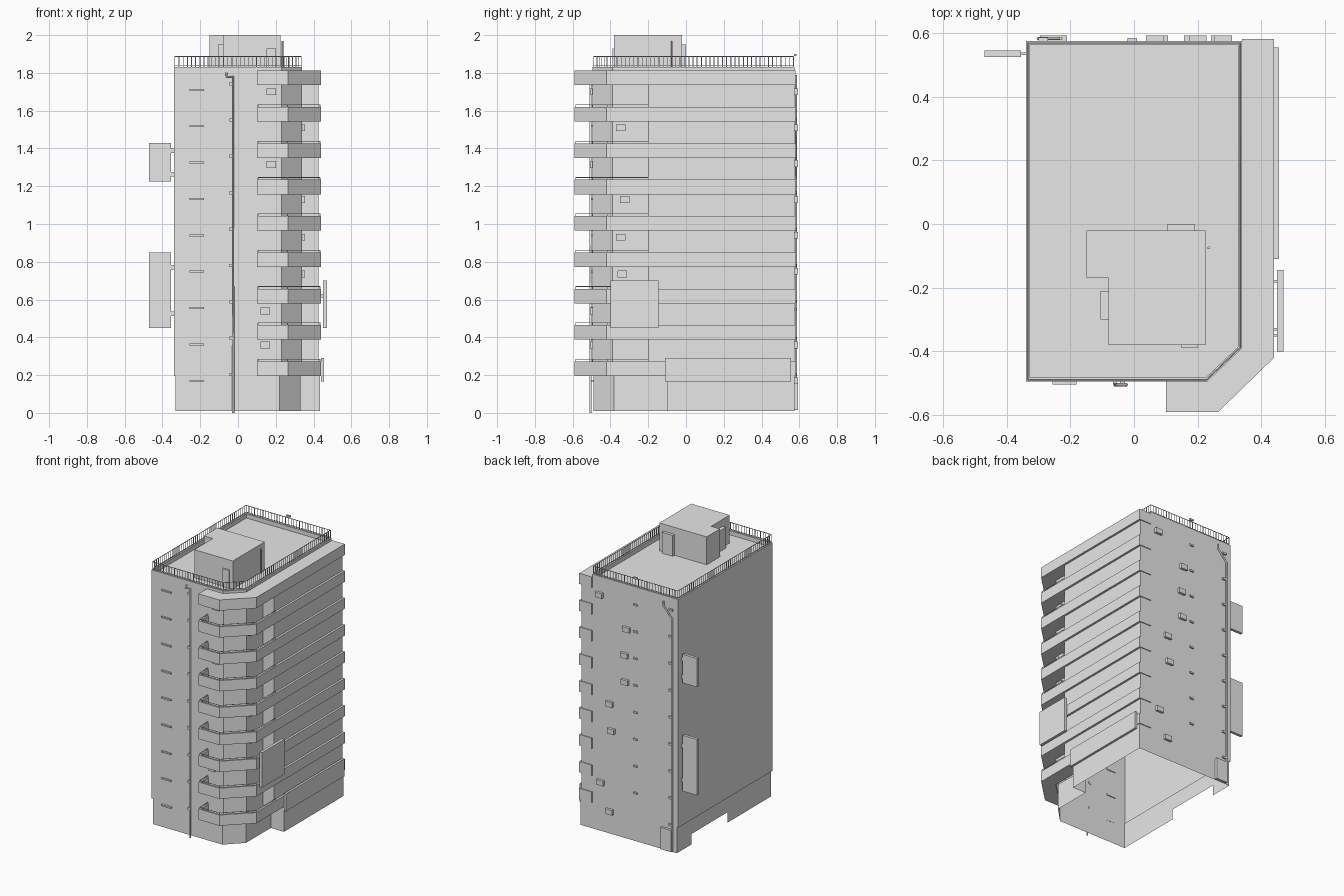
import bpy, bmesh
from mathutils import Vector

if "Cube" in bpy.data.objects:
    bpy.data.objects.remove(bpy.data.objects["Cube"])

grey = bpy.data.materials.new("plain_grey")
grey.use_nodes = True
COLOUR = (0.8, 0.8, 0.8, 1)
grey.diffuse_color = COLOUR
grey.node_tree.nodes["Principled BSDF"].inputs["Base Color"].default_value = COLOUR


def finish(name, bm, recalc=True):
    if recalc:
        bmesh.ops.recalc_face_normals(bm, faces=bm.faces)
    mesh = bpy.data.meshes.new(name)
    bm.to_mesh(mesh)
    bm.free()
    mesh.materials.append(grey)
    obj = bpy.data.objects.new(name, mesh)
    bpy.context.collection.objects.link(obj)
    return obj


def ring(bm, path, z):
    return [bm.verts.new((x, y, z)) for x, y in path]


def strip(bm, low, high, closed=True):
    n = len(low)
    for i in range(n if closed else n - 1):
        j = (i + 1) % n
        bm.faces.new((low[i], low[j], high[j], high[i]))


def prism(bm, path, z0, z1):
    low, high = ring(bm, path, z0), ring(bm, path, z1)
    strip(bm, low, high)
    bm.faces.new(low[::-1])
    bm.faces.new(high)


def box(bm, x0, x1, y0, y1, z0, z1):
    prism(bm, [(x0, y0), (x1, y0), (x1, y1), (x0, y1)], z0, z1)


def block(bm, x, y, z, sx, sy, sz):
    box(bm, x - sx / 2, x + sx / 2, y - sy / 2, y + sy / 2, z - sz / 2, z + sz / 2)


def tube(name, points, radius):
    curve = bpy.data.curves.new(name, "CURVE")
    curve.dimensions = "3D"
    curve.bevel_depth = radius
    curve.bevel_resolution = 1
    curve.use_fill_caps = True
    spline = curve.splines.new("POLY")
    spline.points.add(len(points) - 1)
    for p, co in zip(spline.points, points):
        p.co = (*co, 1)
    curve.materials.append(grey)
    obj = bpy.data.objects.new(name, curve)
    bpy.context.collection.objects.link(obj)


STOREY, FIRST, BAND = 0.1925, 0.195, 0.077
FLOORS = [FIRST + STOREY * i for i in range(9)]
TOP, ROOF = 1.83, 1.80
BACK, FRONT = 0.575, -0.495

# Tower shell, open below, with a shallow roof parapet
outer = [(-0.34, FRONT), (0.23, FRONT), (0.34, -0.39), (0.34, BACK), (-0.34, BACK)]
inner = [(-0.328, -0.483), (0.225, -0.483), (0.328, -0.385), (0.328, 0.563), (-0.328, 0.563)]
bm = bmesh.new()
rings = [ring(bm, outer, FIRST), ring(bm, outer, TOP), ring(bm, inner, TOP), ring(bm, inner, ROOF)]
for low, high in zip(rings, rings[1:]):
    strip(bm, low, high)
bm.faces.new(rings[-1])
finish("tower", bm, False)

# Ground storey walls with a gap on the left side
bm = bmesh.new()
path = [(-0.33, 0.0), (-0.33, -0.49), (0.22, -0.49), (0.33, -0.38), (0.33, -0.1),
        (0.435, -0.1), (0.435, BACK), (-0.33, BACK), (-0.33, 0.41)]
strip(bm, ring(bm, path, 0.01), ring(bm, path, FIRST), False)
lintel = [path[-1], path[0]]
strip(bm, ring(bm, lintel, 0.085), ring(bm, lintel, FIRST), False)
finish("ground_storey", bm, False)

# Side wing behind the bands
bm = bmesh.new()
box(bm, 0.34, 0.425, -0.2, BACK, FIRST, FLOORS[-1])
finish("side_wing", bm)

# Wraparound balconies and side bands on each floor
edge = [(0.10, FRONT), (0.10, -0.59), (0.265, -0.59), (0.44, -0.42), (0.44, -0.2)]
inside = [(0.112, FRONT), (0.112, -0.578), (0.26, -0.578), (0.428, -0.415), (0.428, -0.2)]
slab = edge + [(0.34, -0.2), (0.34, -0.39), (0.23, FRONT)]
bands, balconies = bmesh.new(), bmesh.new()
for z in FLOORS:
    box(bands, 0.34, 0.44, -0.2, 0.581, z, z + BAND)
    if z == FLOORS[-1]:
        prism(balconies, slab, z, z + BAND)
        continue
    prism(balconies, slab, z, z + 0.015)
    prism(balconies, edge + inside[::-1], z, z + BAND)
    rail = [((a[0] + b[0]) / 2, (a[1] + b[1]) / 2, z + BAND + 0.012) for a, b in zip(edge, inside)]
    tube("balcony_handrail", rail, 0.002)
    for x, y, h in rail:
        block(balconies, x, y, h - 0.007, 0.004, 0.004, 0.014)
finish("side_bands", bands)
finish("balconies", balconies)

# Roof railing: two rails and close-set posts
bm = bmesh.new()
loop = [((a[0] + b[0]) / 2, (a[1] + b[1]) / 2) for a, b in zip(outer, inner)]
for a, b in zip(loop, loop[1:] + loop[:1]):
    start, end = Vector(a), Vector(b)
    count = max(2, round((end - start).length / 0.022))
    for i in range(count):
        p = start.lerp(end, i / count)
        block(bm, p.x, p.y, TOP + 0.029, 0.003, 0.003, 0.058)
finish("roof_railing_posts", bm)
for z in (TOP + 0.008, TOP + 0.057):
    tube("roof_railing_bar", [(x, y, z) for x, y in loop + loop[:1]], 0.0025)

# Rooftop stair house with doors and a vent
bm = bmesh.new()
prism(bm, [(-0.15, -0.02), (-0.15, -0.17), (-0.08, -0.17), (-0.08, -0.38),
           (0.225, -0.38), (0.225, -0.02)], ROOF, 2.0)
finish("stair_house", bm)
bm = bmesh.new()
box(bm, -0.105, -0.08, -0.30, -0.21, ROOF, 1.95)
box(bm, 0.105, 0.19, -0.02, 0.0, ROOF, 1.95)
box(bm, 0.15, 0.20, -0.39, -0.38, ROOF, 1.93)
finish("stair_house_doors", bm)
tube("roof_vent", [(0.235, -0.075, ROOF), (0.235, -0.075, 1.97)], 0.005)

# Hanging boards on both sides with brackets
bm = bmesh.new()
for z0, z1 in ((1.225, 1.43), (0.45, 0.85)):
    box(bm, -0.47, -0.355, 0.525, 0.545, z0, z1)
    for z in (z0 + (z1 - z0) * 0.19, z0 + (z1 - z0) * 0.8):
        block(bm, -0.347, 0.535, z, 0.02, 0.008, 0.024)
finish("left_boards", bm)
bm = bmesh.new()
box(bm, 0.45, 0.47, -0.40, -0.145, 0.45, 0.70)
for y in (-0.35, -0.33, -0.18):
    block(bm, 0.445, y, 0.62, 0.014, 0.008, 0.02)
box(bm, 0.44, 0.456, -0.11, 0.555, 0.165, 0.29)
finish("right_boards", bm)

# Narrow slit vents, one per floor on the front
bm = bmesh.new()
for i in range(9):
    block(bm, -0.218, FRONT - 0.002, 0.17 + STOREY * i, 0.075, 0.016, 0.010)
finish("front_slit_vents", bm)

# Front and back drain pipes with clips
tube("front_drain_pipe", [(-0.06, -0.497, 1.80), (-0.06, -0.505, 1.78),
                          (-0.025, -0.505, 1.78), (-0.025, -0.505, 0.0)], 0.006)
tube("back_drain_pipe", [(-0.23, 0.583, 1.79), (-0.23, 0.583, 1.76),
                         (-0.30, 0.583, 1.68), (-0.30, 0.583, 0.02)], 0.006)
bm = bmesh.new()
for z in FLOORS:
    block(bm, -0.036, FRONT - 0.004, z + 0.008, 0.016, 0.014, 0.018)
    block(bm, -0.285, BACK + 0.004, z + 0.008, 0.03, 0.014, 0.014)
    block(bm, -0.005, BACK + 0.003, z + 0.16, 0.03, 0.012, 0.012)
finish("pipe_clips", bm)

# Small wall units on front, right and back
bm = bmesh.new()
for x, z in ((0.175, 1.70), (0.175, 1.315), (0.145, 0.54), (0.145, 0.36)):
    block(bm, x, FRONT - 0.004, z, 0.05, 0.02, 0.036)
for y, z in ((-0.345, 1.51), (-0.325, 1.13), (-0.345, 0.93), (-0.338, 0.735)):
    block(bm, 0.345, y, z, 0.02, 0.05, 0.036)
for x, z in ((0.28, 1.70), (0.065, 1.51), (0.08, 1.32), (0.075, 1.13),
             (0.20, 0.94), (0.185, 0.75), (0.27, 0.36), (0.20, 0.17)):
    block(bm, x, BACK + 0.006, z, 0.055, 0.024, 0.036)
finish("wall_units", bm)

# Back door casing
bm = bmesh.new()
box(bm, -0.295, -0.21, 0.57, 0.592, 0.015, 0.17)
finish("back_door", bm)
